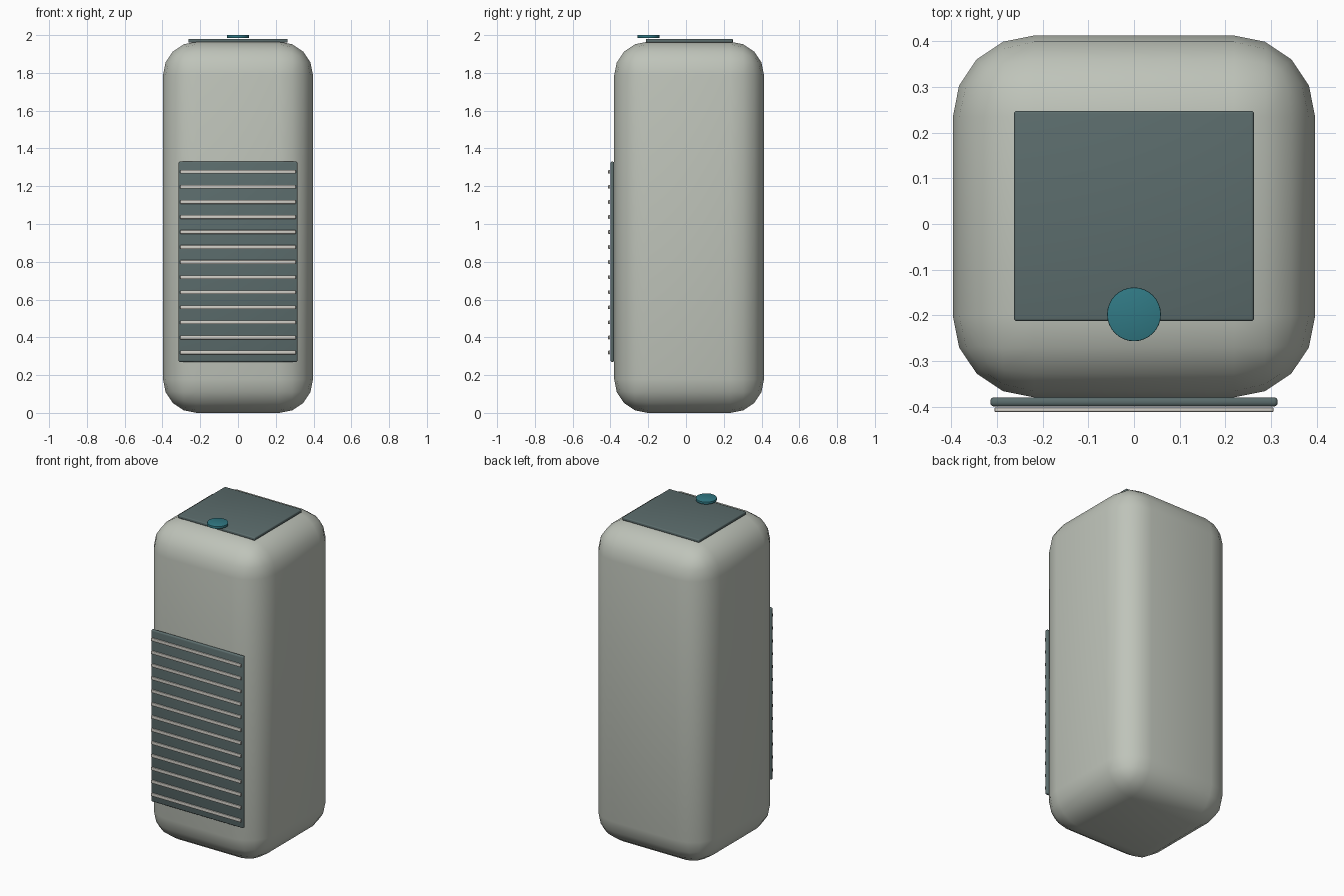
import bpy
import math

cube = bpy.data.objects.get("Cube")
if cube:
    bpy.data.objects.remove(cube, do_unlink=True)


def material(name, color):
    mat = bpy.data.materials.new(name)
    mat.use_nodes = True
    rgba = (*color, 1)
    mat.diffuse_color = rgba
    mat.node_tree.nodes["Principled BSDF"].inputs["Base Color"].default_value = rgba
    return mat


SHELL = material("warm grey shell", (0.52, 0.55, 0.49))
SLATE = material("dark slate", (0.105, 0.15, 0.15))
TEAL = material("teal button", (0.03, 0.19, 0.23))
PALE = material("pale slat", (0.64, 0.62, 0.57))


def finish(obj, name, mat, bevel, segments):
    """Name, colour, round the edges and smooth."""
    obj.name = name
    obj.data.materials.append(mat)
    mod = obj.modifiers.new("rounding", "BEVEL")
    mod.width = bevel
    mod.segments = segments
    bpy.ops.object.modifier_apply(modifier=mod.name)
    bpy.ops.object.shade_smooth_by_angle(angle=math.radians(35))
    return obj


def box(name, low, high, mat, bevel, segments=3):
    center = [(a + b) / 2 for a, b in zip(low, high)]
    bpy.ops.mesh.primitive_cube_add(size=1, location=center)
    obj = bpy.context.object
    obj.scale = [b - a for a, b in zip(low, high)]
    bpy.ops.object.transform_apply(location=False, rotation=False, scale=True)
    return finish(obj, name, mat, bevel, segments)


# Rounded tower body
box("body", (-0.397, -0.38, 0), (0.397, 0.413, 1.965), SHELL, 0.178, 4)

# Lid plate and floating button
box("top_panel", (-0.263, -0.213, 1.96), (0.263, 0.248, 1.98), SLATE, 0.006)
bpy.ops.mesh.primitive_cylinder_add(vertices=32, radius=0.059, depth=0.015,
                                    location=(0, -0.198, 1.9925))
finish(bpy.context.object, "button", TEAL, 0.002, 2)

# Front grille: backing panel and evenly spaced slats
box("grille_panel", (-0.315, -0.4, 0.27), (0.315, -0.38, 1.33), SLATE, 0.008)
for i in range(13):
    z = 0.32 + i * 0.0797
    box(f"grille_slat_{i + 1}", (-0.306, -0.412, z - 0.01),
        (0.306, -0.402, z + 0.01), PALE, 0.003, 2)
